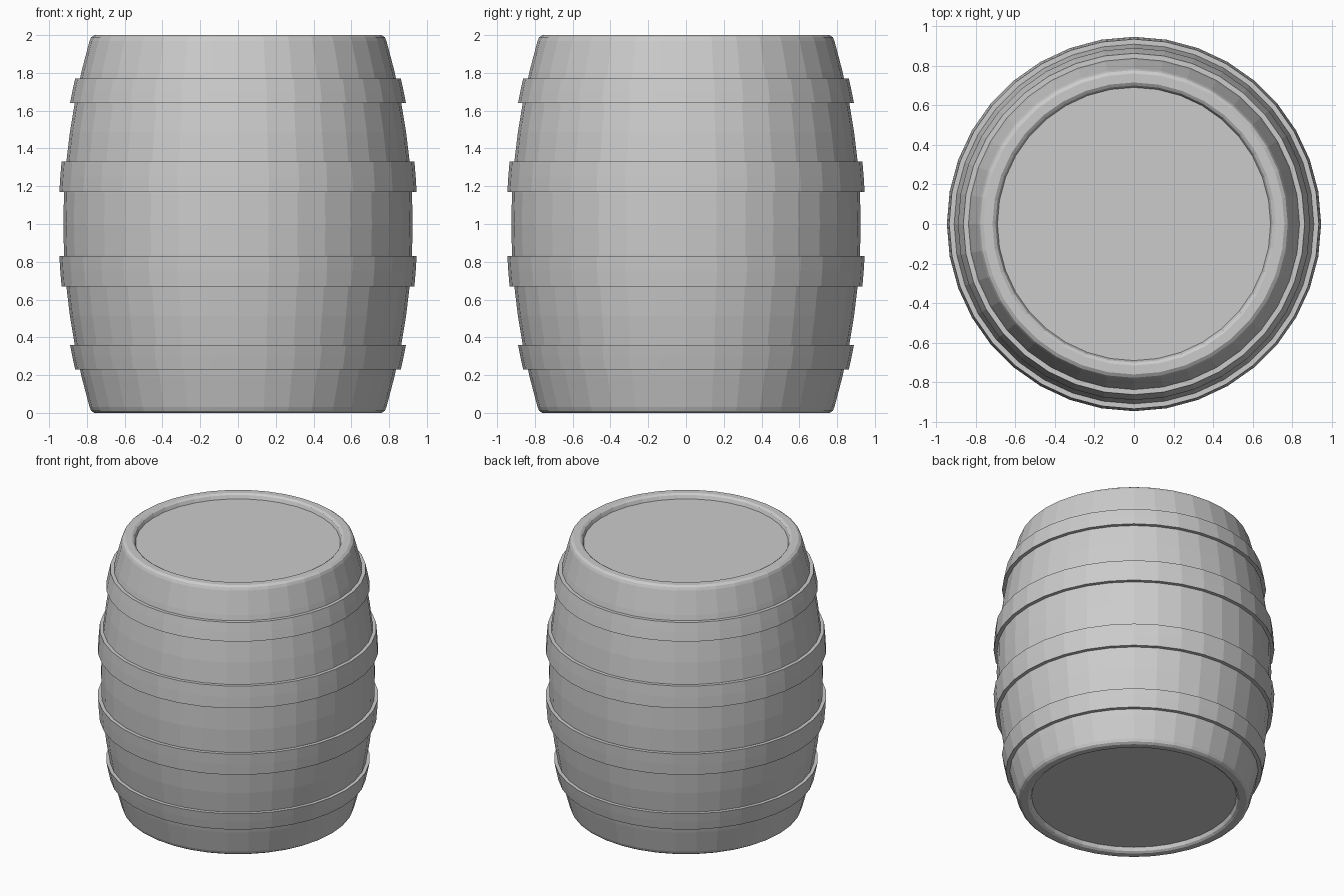
import bpy, bmesh, math

if "Cube" in bpy.data.objects:
    bpy.data.objects.remove(bpy.data.objects["Cube"])

SIDES = 36


def radius(z):
    """Bulging outline of the barrel at height z."""
    return 0.925 - 0.148 * (z - 1) ** 2


grey = bpy.data.materials.new("plain grey")
grey.diffuse_color = (0.6, 0.6, 0.6, 1)
grey.use_nodes = True
grey.node_tree.nodes["Principled BSDF"].inputs["Base Color"].default_value = grey.diffuse_color


def lathe(name, profile, closed=False):
    """Revolve (r, z) points about z; a radius of 0 becomes a pole-free cap."""
    bm = bmesh.new()
    rings = []
    for r, z in profile:
        rings.append([bm.verts.new((r * math.cos(2 * math.pi * i / SIDES),
                                    r * math.sin(2 * math.pi * i / SIDES), z))
                      for i in range(SIDES)])
    pairs = list(zip(rings, rings[1:]))
    if closed:
        pairs.append((rings[-1], rings[0]))
    for a, b in pairs:
        for i in range(SIDES):
            j = (i + 1) % SIDES
            bm.faces.new((a[i], a[j], b[j], b[i]))
    if not closed:
        bm.faces.new(rings[0][::-1])
        bm.faces.new(rings[-1])
    bmesh.ops.recalc_face_normals(bm, faces=bm.faces)
    mesh = bpy.data.meshes.new(name)
    bm.to_mesh(mesh)
    bm.free()
    mesh.materials.append(grey)
    obj = bpy.data.objects.new(name, mesh)
    bpy.context.collection.objects.link(obj)
    return obj


# Barrel body: bulged wall, rounded rims and recessed heads
wall = [(radius(z), z) for z in [0.03 + 1.94 * k / 12 for k in range(13)]]
top_rim = [(0.777, 1.989), (0.76, 2.0), (0.715, 2.0), (0.70, 1.99), (0.69, 1.965)]
bottom_rim = [(r, 2 - z) for r, z in reversed(top_rim)]
lathe("barrel_body", bottom_rim + wall + top_rim)

# Hoops, mirrored about the middle
for label, low, high in (("middle", 1.17, 1.33), ("end", 1.64, 1.77)):
    mid = (low + high) / 2
    section = [(radius(low) - 0.03, low), (radius(low) + 0.025, low),
               (radius(mid) + 0.025, mid),
               (radius(high) + 0.025, high), (radius(high) - 0.03, high)]
    lathe("upper_%s_hoop" % label, section, closed=True)
    lathe("lower_%s_hoop" % label, [(r, 2 - z) for r, z in section], closed=True)
